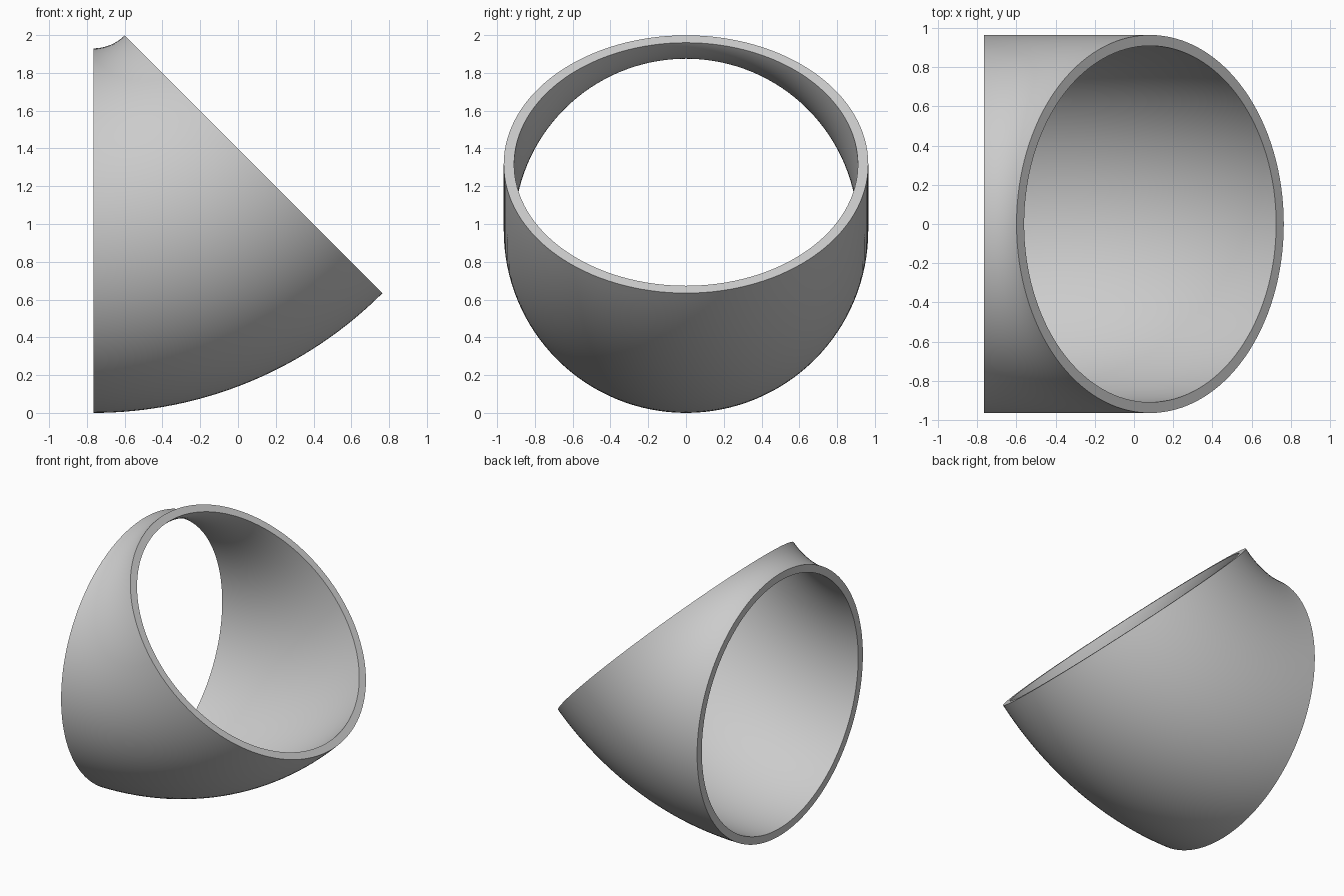
import bpy, bmesh
from math import radians, sin, cos, tau

cube = bpy.data.objects.get("Cube")
if cube:
    bpy.data.objects.remove(cube)

BEND_R = 1.2          # bend axis to pipe centre
OUTER_R = 0.965       # pipe outside
INNER_R = 0.91        # pipe bore
ANGLE = radians(45)
STEPS, SIDES = 32, 128
PIVOT_X, PIVOT_Z = -0.766, BEND_R + OUTER_R

grey = bpy.data.materials.new("plain_grey")
grey.use_nodes = True
colour = (0.6, 0.6, 0.6, 1)
grey.diffuse_color = colour
grey.node_tree.nodes["Principled BSDF"].inputs["Base Color"].default_value = colour


def circle(bm, bend, radius):
    """Ring of vertices around the pipe centre at one bend angle."""
    ring = []
    for i in range(SIDES):
        turn = tau * i / SIDES
        reach = BEND_R + radius * cos(turn)
        ring.append(bm.verts.new((PIVOT_X + reach * sin(bend),
                                  radius * sin(turn),
                                  PIVOT_Z - reach * cos(bend))))
    return ring


# Rings go out along the outside wall and back along the bore
bm = bmesh.new()
bends = [ANGLE * i / STEPS for i in range(STEPS + 1)]
rings = [circle(bm, b, OUTER_R) for b in bends]
rings += [circle(bm, b, INNER_R) for b in reversed(bends)]

# Joining each ring to the next makes the walls and both flat rims
for k, ring in enumerate(rings):
    previous = rings[k - 1]
    for i in range(SIDES):
        bm.faces.new((previous[i - 1], previous[i], ring[i], ring[i - 1]))
bmesh.ops.recalc_face_normals(bm, faces=bm.faces)

mesh = bpy.data.meshes.new("pipe_elbow")
bm.to_mesh(mesh)
bm.free()
mesh.materials.append(grey)
elbow = bpy.data.objects.new("pipe_elbow", mesh)
bpy.context.collection.objects.link(elbow)

# Smooth walls, crisp rims
bpy.ops.object.select_all(action="DESELECT")
elbow.select_set(True)
bpy.context.view_layer.objects.active = elbow
bpy.ops.object.shade_smooth_by_angle(angle=radians(30))
